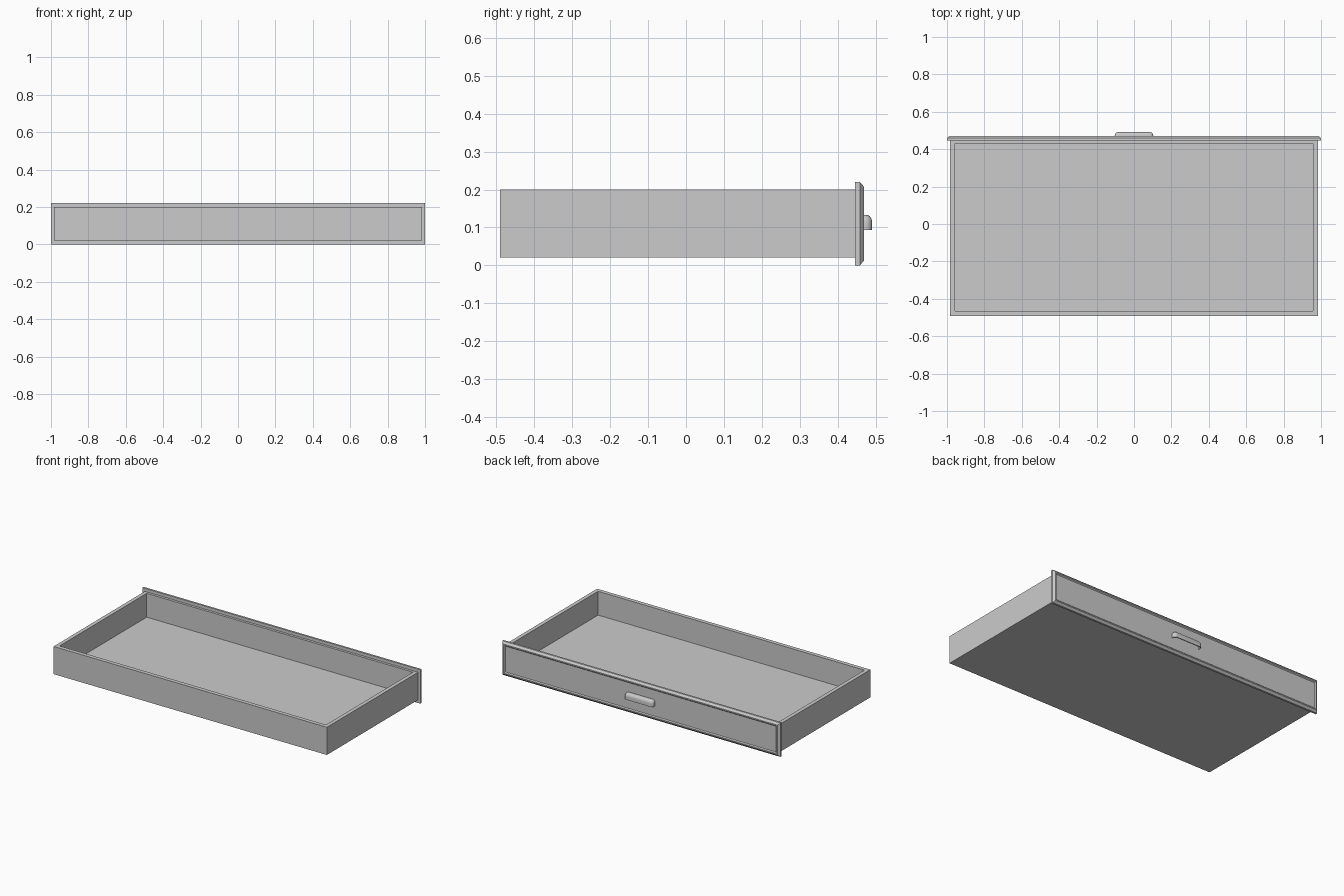
import bpy
import bmesh
from math import cos, sin, pi

old = bpy.data.objects.get("Cube")
if old:
    bpy.data.objects.remove(old, do_unlink=True)

grey = bpy.data.materials.new("plain grey")
grey.use_nodes = True
colour = (0.6, 0.6, 0.6, 1)
grey.diffuse_color = colour
grey.node_tree.nodes["Principled BSDF"].inputs["Base Color"].default_value = colour


def loft(name, rings, cap_start=True):
    """Join equal-length rings of points with quads and cap the ends."""
    bm = bmesh.new()
    loops = [[bm.verts.new(p) for p in ring] for ring in rings]
    for a, b in zip(loops, loops[1:]):
        for i in range(len(a)):
            j = (i + 1) % len(a)
            bm.faces.new((a[i], a[j], b[j], b[i]))
    if cap_start:
        bm.faces.new(loops[0][::-1])
    bm.faces.new(loops[-1])
    bmesh.ops.recalc_face_normals(bm, faces=bm.faces)
    mesh = bpy.data.meshes.new(name)
    bm.to_mesh(mesh)
    bm.free()
    mesh.materials.append(grey)
    obj = bpy.data.objects.new(name, mesh)
    bpy.context.collection.objects.link(obj)
    return obj


# Open tray: outside up, over the rim, down to the floor
def tray_ring(x, y0, y1, z):
    return [(-x, y0, z), (x, y0, z), (x, y1, z), (-x, y1, z)]


loft("drawer_tray", [
    tray_ring(0.983, -0.491, 0.447, 0.02),
    tray_ring(0.983, -0.491, 0.447, 0.2),
    tray_ring(0.958, -0.465, 0.43, 0.2),
    tray_ring(0.958, -0.465, 0.43, 0.045),
])


# Face panel: chamfered border around a shallow recessed field
def panel_ring(inset, y):
    x, z0, z1 = 1 - inset, inset, 0.22 - inset
    return [(-x, y, z0), (x, y, z0), (x, y, z1), (-x, y, z1)]


loft("drawer_front_panel", [
    panel_ring(0, 0.446), panel_ring(0, 0.459), panel_ring(0.013, 0.47),
    panel_ring(0.02, 0.47), panel_ring(0.026, 0.464),
])


# Cup pull: rounded outline, domed top, hollow from below
def pull_ring(inset, z):
    half, back, front, radius = 0.103 - inset, 0.462, 0.491 - inset, 0.018 - inset / 2
    ring = [(-half, back, z)]
    steps = 6
    for side in (-1, 1):
        for k in range(steps + 1):
            a = pi / 2 * (k if side < 0 else steps - k) / steps
            ring.append((side * (half - radius + radius * cos(a)),
                         front - radius + radius * sin(a), z))
    ring.append((half, back, z))
    return ring


bottom, shoulder, rise, wall = 0.093, 0.113, 0.02, 0.004
outer, inner = [], [pull_ring(wall, bottom)]
outer.append(pull_ring(0, bottom))
for k in range(6):
    a = pi / 2 * k / 5
    shrink = 0.014 * (1 - cos(a))
    outer.append(pull_ring(shrink, shoulder + rise * sin(a)))
    inner.append(pull_ring(wall + shrink * 0.8, shoulder + (rise - wall) * sin(a)))
pull = loft("cup_handle", inner[::-1] + outer)

bpy.ops.object.select_all(action="DESELECT")
pull.select_set(True)
bpy.context.view_layer.objects.active = pull
bpy.ops.object.shade_smooth_by_angle(angle=0.6)
